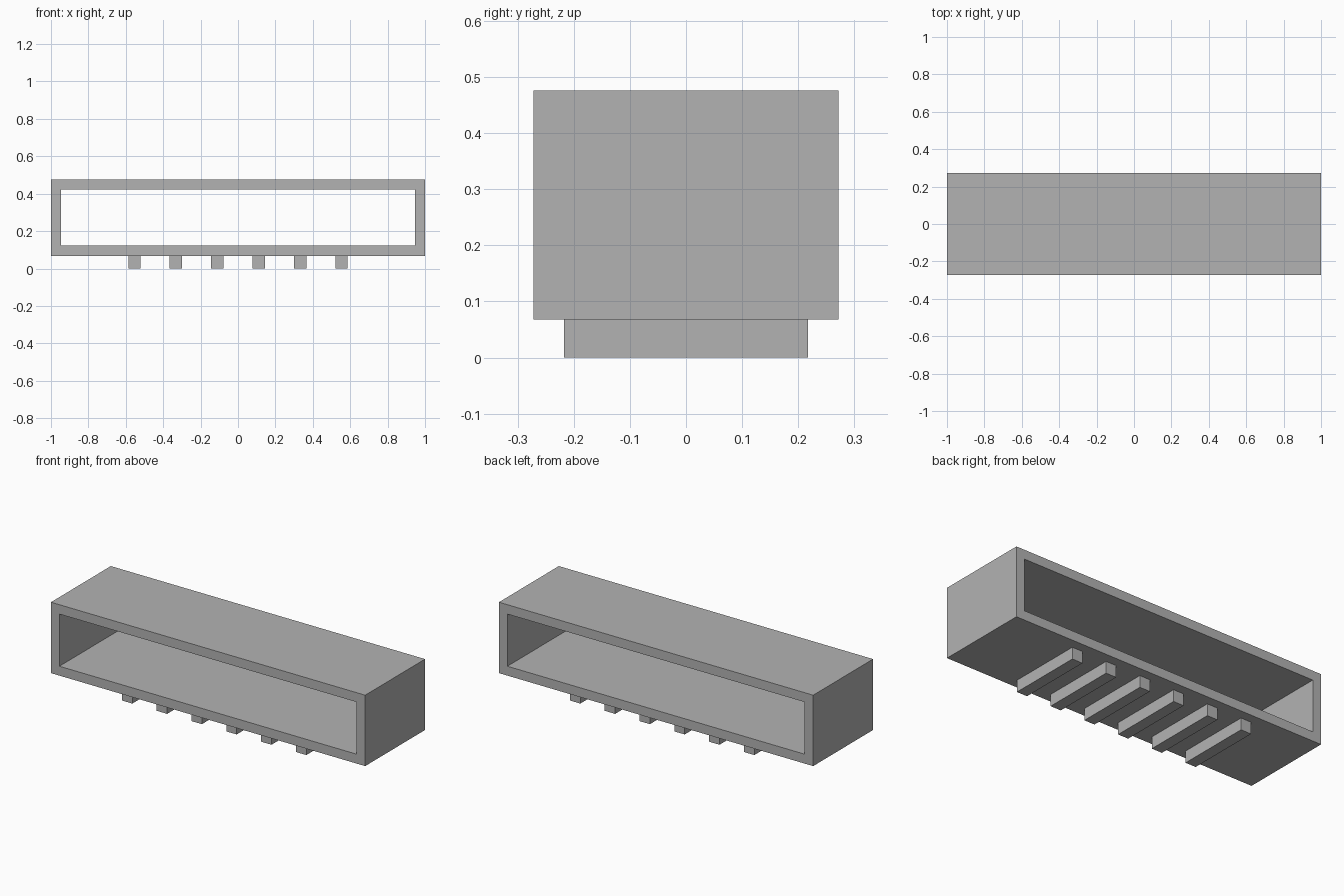
import bpy

cube = bpy.data.objects.get("Cube")
if cube:
    bpy.data.objects.remove(cube, do_unlink=True)

grey = bpy.data.materials.new("plain_grey")
grey.use_nodes = True
colour = (0.45, 0.45, 0.45, 1)
grey.diffuse_color = colour
grey.node_tree.nodes["Principled BSDF"].inputs["Base Color"].default_value = colour


def board(name, x, y, z):
    """Box spanning the given (low, high) ranges."""
    spans = (x, y, z)
    bpy.ops.mesh.primitive_cube_add(size=1, location=[(a + b) / 2 for a, b in spans])
    obj = bpy.context.object
    obj.name = name
    obj.scale = [b - a for a, b in spans]
    bpy.ops.object.transform_apply(location=False, rotation=False, scale=True)
    obj.data.materials.append(grey)
    return obj


THICK = 0.054
BASE = 0.068
HEIGHT = 0.476
DEPTH = (-0.272, 0.272)
inner = 1 - THICK
under_top = HEIGHT - THICK

# Open-ended box: top, shelf and two sides
board("top_board", (-1, 1), DEPTH, (under_top, HEIGHT))
board("bottom_board", (-inner, inner), DEPTH, (BASE, BASE + THICK))
board("right_side", (-1, -inner), DEPTH, (BASE, under_top))
board("left_side", (inner, 1), DEPTH, (BASE, under_top))

# Six evenly spaced runners underneath
for i in range(6):
    x = (i - 2.5) * 0.2215
    board(f"runner_{i + 1}", (x - 0.033, x + 0.033), (-0.217, 0.217), (0, BASE))
